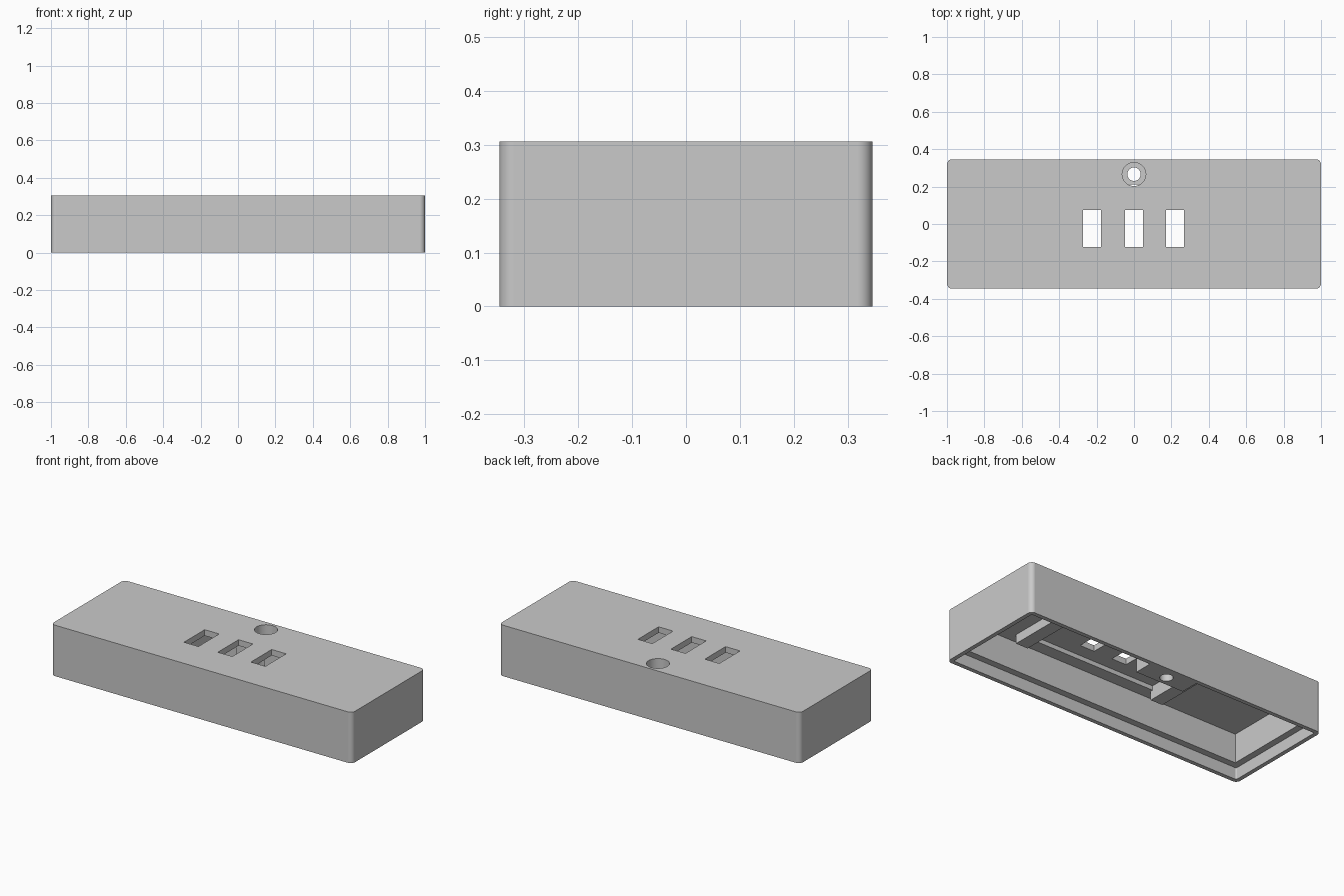
import bpy, bmesh
from mathutils import Matrix, Vector

cube = bpy.data.objects.get("Cube")
if cube:
    bpy.data.objects.remove(cube, do_unlink=True)

grey = bpy.data.materials.new("plain grey")
grey.use_nodes = True
grey.diffuse_color = (0.59, 0.59, 0.59, 1)
grey.node_tree.nodes["Principled BSDF"].inputs["Base Color"].default_value = grey.diffuse_color


def finish(name, bm):
    mesh = bpy.data.meshes.new(name)
    bm.to_mesh(mesh)
    bm.free()
    mesh.materials.append(grey)
    obj = bpy.data.objects.new(name, mesh)
    bpy.context.collection.objects.link(obj)
    return obj


def box(name, x, y, z, radius=0):
    """Box from (min, max) ranges, with optional rounded vertical edges."""
    bm = bmesh.new()
    size = Vector((x[1] - x[0], y[1] - y[0], z[1] - z[0]))
    centre = Vector((sum(x), sum(y), sum(z))) / 2
    bmesh.ops.create_cube(bm, size=1, matrix=Matrix.Translation(centre) @ Matrix.Diagonal(size.to_4d()))
    if radius:
        upright = [e for e in bm.edges if abs(e.verts[0].co.z - e.verts[1].co.z) > 0.01]
        bmesh.ops.bevel(bm, geom=upright, offset=radius, segments=8, profile=0.5, affect='EDGES')
    return finish(name, bm)


def cylinder(name, y, r, z):
    bm = bmesh.new()
    bmesh.ops.create_cone(bm, cap_ends=True, segments=48, radius1=r, radius2=r, depth=z[1] - z[0],
                          matrix=Matrix.Translation((0, y, sum(z) / 2)))
    return finish(name, bm)


def combine(target, tool, operation):
    tool.hide_render = True
    bpy.context.view_layer.objects.active = target
    mod = target.modifiers.new(operation, 'BOOLEAN')
    mod.operation, mod.solver, mod.object = operation, 'EXACT', tool
    bpy.ops.object.modifier_apply(modifier=mod.name)
    bpy.data.objects.remove(tool, do_unlink=True)


W, D, H = 1.0, 0.346, 0.306


def inset_box(name, t, z, radius):
    return box(name, (t - W, W - t), (t - D, D - t), z, radius)


# Outer shell, lid rebate and main cavity, open underneath
shell = inset_box("enclosure_shell", 0, (0, H), 0.028)
combine(shell, inset_box("lid_rebate", 0.025, (-0.1, 0.07), 0.008), 'DIFFERENCE')
combine(shell, inset_box("cavity", 0.065, (-0.1, 0.244), 0), 'DIFFERENCE')

# Shallow board recess in the ceiling, with a rib at each end
combine(shell, box("board_recess", (-0.3, 0.55), (-0.205, 0.165), (0.1, 0.27)), 'DIFFERENCE')
for x in (-0.38, 0.55):
    combine(shell, box("end_rib", (x, x + 0.08), (-0.22, 0.18), (0.19, 0.29)), 'UNION')

# Screw boss on the back wall
combine(shell, box("screw_boss", (-0.16, 0.16), (0.21, 0.335), (0, 0.285)), 'UNION')

# Three slots through the top
for x in (-0.225, 0, 0.22):
    combine(shell, box("slot", (x - 0.048, x + 0.048), (-0.123, 0.074), (0.2, 0.4)), 'DIFFERENCE')

# Stepped screw hole
combine(shell, cylinder("screw_hole", 0.266, 0.036, (-0.1, 0.4)), 'DIFFERENCE')
combine(shell, cylinder("counterbore", 0.266, 0.063, (0.06, 0.4)), 'DIFFERENCE')

# Smooth the rounded corners while the large faces stay flat
bpy.ops.object.select_all(action='DESELECT')
shell.select_set(True)
bpy.context.view_layer.objects.active = shell
bpy.ops.object.shade_smooth_by_angle(angle=0.6)
shell.modifiers.new("flat_face_normals", 'WEIGHTED_NORMAL').keep_sharp = True
